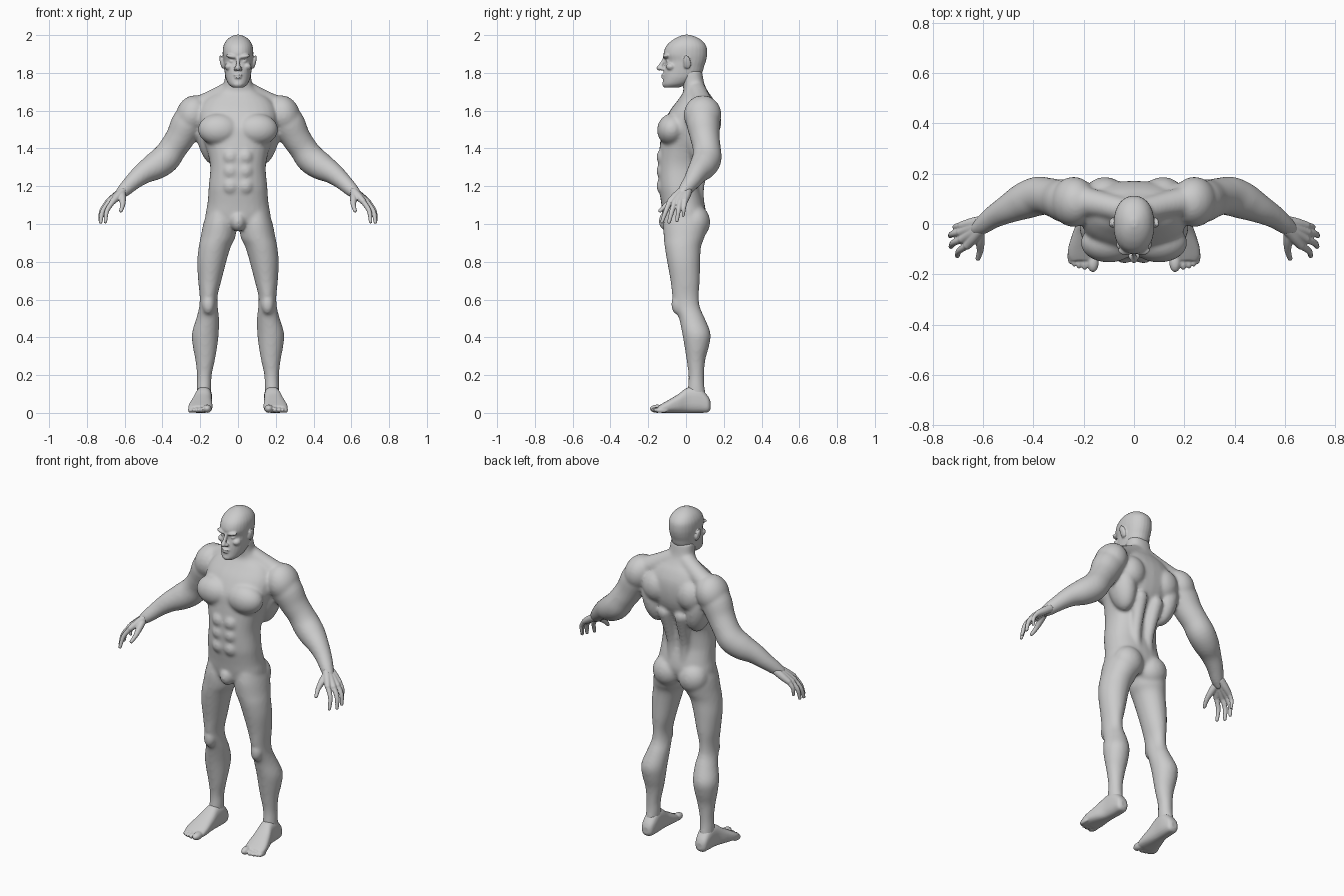
import bpy, bmesh, math
from mathutils import Vector, Matrix

skin = bpy.data.materials.new("skin_grey")
skin.diffuse_color = (0.6, 0.6, 0.6, 1)
SIDES = 28


def smooth_rows(rows, steps=4):
    """Catmull-Rom interpolation of rows of numbers."""
    out = []
    for i in range(len(rows) - 1):
        a, b, c, d = (rows[max(i - 1, 0)], rows[i], rows[i + 1], rows[min(i + 2, len(rows) - 1)])
        for s in range(steps):
            t = s / steps
            out.append([0.5 * (2 * q + (r - p) * t + (2 * p - 5 * q + 4 * r - w) * t * t
                               + (3 * q - p - 3 * r + w) * t ** 3) for p, q, r, w in zip(a, b, c, d)])
    return out + [list(rows[-1])]


def skin_rings(bm, rings):
    loops = [[bm.verts.new(p) for p in ring] for ring in rings]
    for a, b in zip(loops, loops[1:]):
        for i in range(SIDES):
            j = (i + 1) % SIDES
            bm.faces.new((a[i], a[j], b[j], b[i]))
    bm.faces.new(loops[0][::-1])
    bm.faces.new(loops[-1])


def oval(u0, u1, v0, v1, n):
    """Superellipse filling a box, as (u, v) points."""
    pts = []
    for i in range(SIDES):
        a = 2 * math.pi * i / SIDES
        c, s = math.cos(a), math.sin(a)
        pts.append(((u0 + u1) / 2 + (u1 - u0) / 2 * math.copysign(abs(c) ** (2 / n), c),
                    (v0 + v1) / 2 + (v1 - v0) / 2 * math.copysign(abs(s) ** (2 / n), s)))
    return pts


def stack(bm, rows, n=2.0):
    """Loft along z; rows are (z, x0, x1, y0, y1)."""
    skin_rings(bm, [[(x, y, z) for x, y in oval(x0, x1, y0, y1, n)]
                    for z, x0, x1, y0, y1 in smooth_rows(rows)])


def tube(bm, rows):
    """Round limb along a path; rows are (x, y, z, radius)."""
    rows = smooth_rows(rows)
    pts = [Vector(r[:3]) for r in rows]
    rings = []
    for i, (p, r) in enumerate(zip(pts, rows)):
        d = (pts[min(i + 1, len(pts) - 1)] - pts[max(i - 1, 0)]).normalized()
        side = Vector((0, 1, 0)) if abs(d.y) < 0.9 else Vector((1, 0, 0))
        u = d.cross(side).normalized()
        v = d.cross(u)
        rings.append([p + (u * c + v * s) * r[3] for c, s in oval(-1, 1, -1, 1, 2)])
    skin_rings(bm, rings)
    ball(bm, pts[0], [rows[0][3]] * 3)
    ball(bm, pts[-1], [rows[-1][3]] * 3)


def ball(bm, centre, radii, tilt=(0, 0)):
    """Ellipsoid; tilt turns it about x then y in degrees."""
    m = (Matrix.Translation(centre) @ Matrix.Rotation(math.radians(tilt[1]), 4, 'Y')
         @ Matrix.Rotation(math.radians(tilt[0]), 4, 'X') @ Matrix.Diagonal((*radii, 1)))
    bmesh.ops.create_uvsphere(bm, u_segments=24, v_segments=16, radius=1, matrix=m)


def finish(bm, name, voxel, smoothing):
    """Mirror the half, fuse all masses into one skin and soften it."""
    bmesh.ops.recalc_face_normals(bm, faces=bm.faces)
    me = bpy.data.meshes.new(name)
    bm.to_mesh(me)
    bm.free()
    me.materials.append(skin)
    ob = bpy.data.objects.new(name, me)
    bpy.context.collection.objects.link(ob)
    ob.modifiers.new("mirror", 'MIRROR').use_mirror_merge = False
    re = ob.modifiers.new("fuse", 'REMESH')
    re.mode, re.voxel_size, re.use_smooth_shade = 'VOXEL', voxel, True
    sm = ob.modifiers.new("soften", 'SMOOTH')
    sm.factor, sm.iterations = 0.5, smoothing


# Body: trunk and neck
bm = bmesh.new()
trunk = [(0.97, .12, -.08, .07), (1.0, .165, -.11, .09), (1.05, .172, -.123, .105),
         (1.10, .163, -.13, .1), (1.15, .158, -.138, .088), (1.20, .155, -.145, .08),
         (1.30, .147, -.147, .09), (1.38, .162, -.142, .12), (1.45, .185, -.135, .155),
         (1.52, .205, -.125, .17), (1.60, .205, -.085, .168), (1.66, .17, -.04, .145),
         (1.70, .11, -.015, .118), (1.74, .076, -.018, .098), (1.81, .068, -.03, .085)]
stack(bm, [(z, -w, w, f, b) for z, w, f, b in trunk], 2.3)
# chest, side and back muscles, shoulders
ball(bm, (.10, -.075, 1.50), (.112, .078, .085), (-12, 0))
ball(bm, (.15, .075, 1.47), (.07, .09, .16), (0, 10))
ball(bm, (.115, .11, 1.54), (.085, .077, .095))
ball(bm, (.24, .088, 1.578), (.088, .1, .105), (0, -20))
tube(bm, [(.04, .055, 1.71, .05), (.12, .075, 1.665, .052), (.2, .09, 1.62, .06)])
tube(bm, [(.04, .07, 1.10, .028), (.045, .07, 1.22, .03), (.055, .12, 1.40, .04)])
for z in (1.20, 1.28, 1.355):
    ball(bm, (.038, -.128, z), (.04, .028, .042))
# seat and groin
ball(bm, (.085, .05, 1.01), (.088, .078, .09))
ball(bm, (0, -.095, 1.015), (.042, .05, .055))
# legs
stack(bm, [(1.06, .02, .165, -.11, .09), (1.0, .01, .184, -.12, .112), (.93, .014, .198, -.118, .098),
           (.88, .038, .208, -.113, .08), (.80, .062, .216, -.1, .075), (.70, .088, .211, -.082, .073),
           (.62, .108, .203, -.073, .068), (.56, .107, .206, -.06, .074), (.50, .1, .221, -.037, .1),
           (.42, .102, .244, -.02, .13), (.35, .11, .239, -.008, .121), (.28, .122, .226, .003, .102),
           (.20, .139, .217, .013, .096), (.14, .141, .218, .01, .098), (.06, .145, .22, .0, .11)])
ball(bm, (.157, -.045, .575), (.034, .033, .055))
# arms
tube(bm, [(.20, .085, 1.60, .07), (.26, .09, 1.54, .088), (.305, .10, 1.46, .078),
          (.345, .11, 1.40, .074), (.385, .11, 1.345, .078), (.44, .09, 1.305, .073),
          (.50, .06, 1.27, .058), (.555, .03, 1.225, .046), (.602, -.005, 1.18, .037),
          (.622, -.018, 1.162, .03)])
finish(bm, "body", .009, 8)

# Head: skull and jaw
bm = bmesh.new()
skull = [(1.722, .028, -.115, -.04), (1.74, .05, -.123, .01), (1.77, .064, -.121, .055),
         (1.80, .07, -.119, .085), (1.835, .074, -.113, .096), (1.865, .077, -.108, .106),
         (1.90, .081, -.119, .112), (1.94, .078, -.106, .108), (1.97, .063, -.077, .086),
         (1.99, .04, -.043, .054), (2.002, .012, -.01, .018)]
stack(bm, [(z, -w, w, f, b) for z, w, f, b in skull], 2.2)
# nose
tube(bm, [(0, -.112, 1.88, .009), (0, -.127, 1.85, .01), (0, -.142, 1.826, .014)])
ball(bm, (.013, -.126, 1.822), (.011, .014, .010))
# brow, eye, cheek
ball(bm, (.032, -.104, 1.887), (.032, .02, .011), (0, -10))
ball(bm, (.031, -.092, 1.861), (.016, .014, .009))
ball(bm, (.047, -.08, 1.833), (.024, .026, .02))
# lips and chin
for z, w in ((1.789, .024), (1.775, .02)):
    ball(bm, (0, -.118, z), (w, .014, .006))
ball(bm, (0, -.11, 1.74), (.026, .016, .017))
# ears
ball(bm, (.087, .006, 1.858), (.009, .02, .038), (12, 12))
ball(bm, (.079, -.002, 1.85), (.01, .012, .025))
finish(bm, "head", .005, 3)

# Hands: each finger is (knuckle, tip, thickness)
bm = bmesh.new()
fingers = [((.662, -.085, 1.12), (.702, -.127, 1.012), .0125),
           ((.683, -.06, 1.115), (.727, -.09, 1.01), .013),
           ((.69, -.032, 1.115), (.73, -.048, 1.018), .0125),
           ((.684, -.006, 1.122), (.71, -.015, 1.045), .011)]
for i, (k, tip, r) in enumerate(fingers):
    k, tip = Vector(k), Vector(tip)
    mid = k.lerp(tip, .5) + Vector((.012, 0, .004))
    root = Vector((.612, -.026 + i * .012, 1.172))
    tube(bm, [(*root, .022), (*root.lerp(k, .5), .021), (*k, .0165)])
    tube(bm, [(*k, .0145), (*mid, r), (*tip, r * .75)])
tube(bm, [(.615, -.025, 1.165, .02), (.612, -.065, 1.135, .019), (.611, -.105, 1.1, .0135),
          (.62, -.137, 1.07, .010)])
finish(bm, "hands", .004, 3)

# Feet: lofted heel to ball, rows are (y, x0, x1, z0, z1)
bm = bmesh.new()
foot = [(.13, .162, .198, .02, .06), (.115, .145, .215, .003, .09), (.07, .137, .222, 0, .135),
        (.01, .138, .228, 0, .135), (-.04, .137, .245, 0, .1), (-.09, .135, .26, 0, .07),
        (-.125, .138, .263, 0, .05), (-.145, .145, .255, .004, .038)]
skin_rings(bm, [[(x, y, z) for x, z in oval(x0, x1, z0, z1, 2.6)]
                for y, x0, x1, z0, z1 in smooth_rows(foot)])
# toes
ball(bm, (.163, -.152, .022), (.023, .04, .022))
for x, y, r in ((.196, -.15, .016), (.219, -.145, .015), (.238, -.137, .0145), (.253, -.127, .0135)):
    ball(bm, (x, y, r), (r * .85, .034, r))
finish(bm, "feet", .005, 3)
